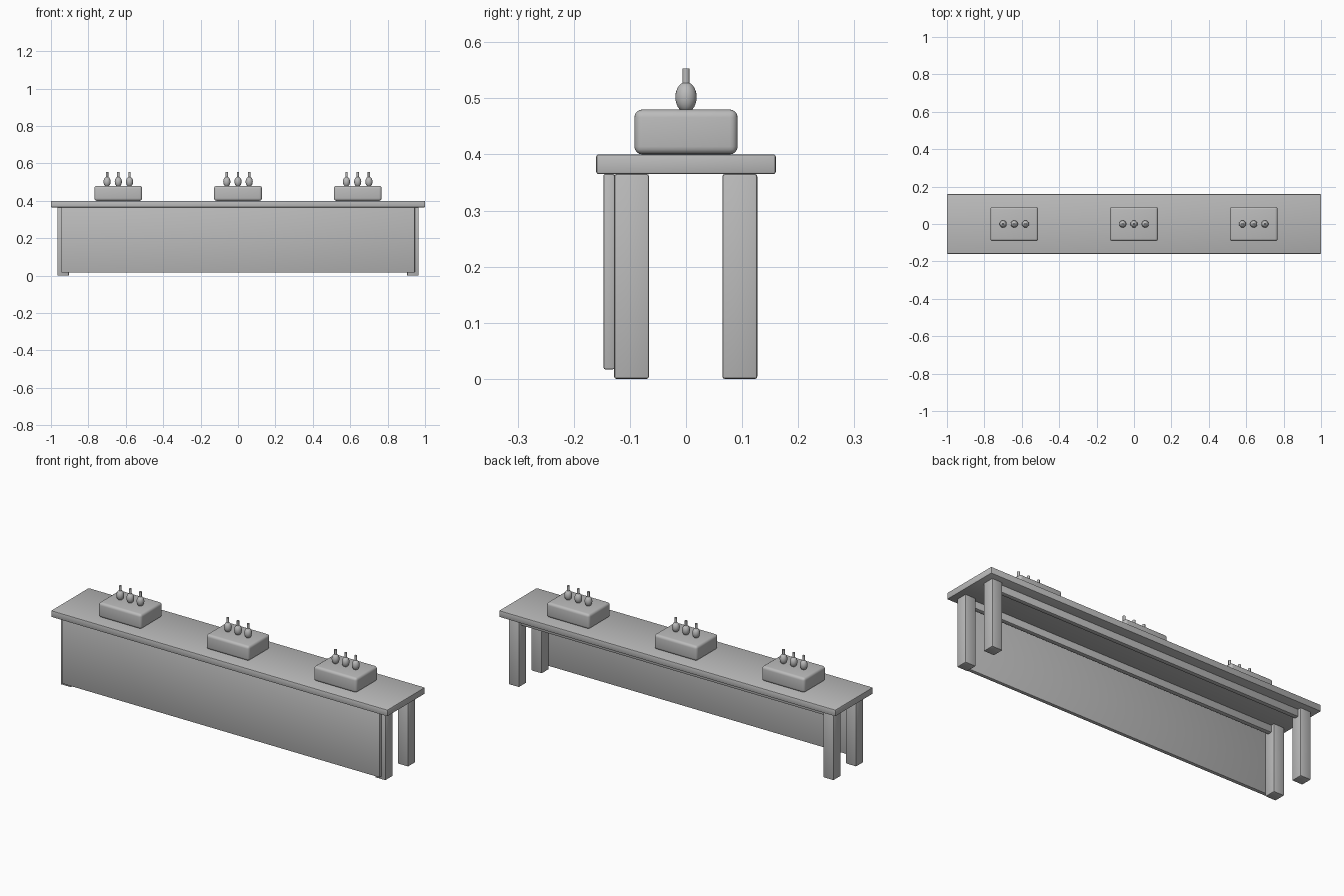
import bpy
import bmesh
from math import radians
from mathutils import Matrix

cube = bpy.data.objects.get("Cube")
if cube:
    bpy.data.objects.remove(cube, do_unlink=True)

# One plain grey for everything
GREY = (0.5, 0.5, 0.5, 1)
grey = bpy.data.materials.new("plain grey")
grey.use_nodes = True
grey.diffuse_color = GREY
grey.node_tree.nodes["Principled BSDF"].inputs["Base Color"].default_value = GREY


def finish(name, bm):
    mesh = bpy.data.meshes.new(name)
    bm.to_mesh(mesh)
    bm.free()
    mesh.materials.append(grey)
    obj = bpy.data.objects.new(name, mesh)
    bpy.context.collection.objects.link(obj)
    return obj


def smooth(obj, angle=40):
    bpy.ops.object.select_all(action="DESELECT")
    obj.select_set(True)
    bpy.context.view_layer.objects.active = obj
    bpy.ops.object.shade_smooth_by_angle(angle=radians(angle))


def box(name, low, high, bevel, segments=2):
    """Rounded box between two opposite corners."""
    size = [b - a for a, b in zip(low, high)]
    centre = [(a + b) / 2 for a, b in zip(low, high)]
    bm = bmesh.new()
    bmesh.ops.create_cube(bm, size=1, matrix=Matrix.Translation(centre) @ Matrix.Diagonal((*size, 1)))
    bmesh.ops.bevel(bm, geom=bm.edges[:], offset=bevel, segments=segments,
                    profile=0.5, affect="EDGES")
    obj = finish(name, bm)
    smooth(obj)
    return obj


def bulb(name, x, base):
    """Egg-shaped body with a short straight neck."""
    bm = bmesh.new()
    bmesh.ops.create_uvsphere(
        bm, u_segments=24, v_segments=14, radius=1,
        matrix=Matrix.Translation((x, 0, base + 0.022)) @ Matrix.Diagonal((0.019, 0.019, 0.027, 1)))
    bmesh.ops.create_cone(
        bm, cap_ends=True, segments=16, radius1=0.0065, radius2=0.0065, depth=0.033,
        matrix=Matrix.Translation((x, 0, base + 0.0565)))
    smooth(finish(name, bm))


# Table top and front panel
TOP_LOW, TOP_HIGH = 0.365, 0.40
box("table_top", (-1, -0.16, TOP_LOW), (1, 0.16, TOP_HIGH), 0.004)
box("front_panel", (-0.945, -0.147, 0.017), (0.945, -0.127, TOP_LOW), 0.003)

# Legs and the rails joining them under the top
for side, y in (("front", -0.097), ("back", 0.096)):
    for hand, x in (("right", -0.935), ("left", 0.935)):
        box(f"{side}_{hand}_leg", (x - 0.031, y - 0.031, 0), (x + 0.031, y + 0.031, TOP_LOW), 0.004)
    box(f"{side}_rail", (-0.92, y - 0.0125, TOP_LOW - 0.04), (0.92, y + 0.0125, TOP_LOW), 0.004)

# Three blocks, each carrying a row of three bulbs
BLOCK_TOP = 0.48
for place, x in (("right", -0.64), ("middle", 0), ("left", 0.64)):
    box(f"{place}_block", (x - 0.128, -0.092, TOP_HIGH), (x + 0.128, 0.092, BLOCK_TOP), 0.014, 4)
    for i in range(3):
        bulb(f"{place}_bulb_{i + 1}", x + (i - 1) * 0.06, BLOCK_TOP)
